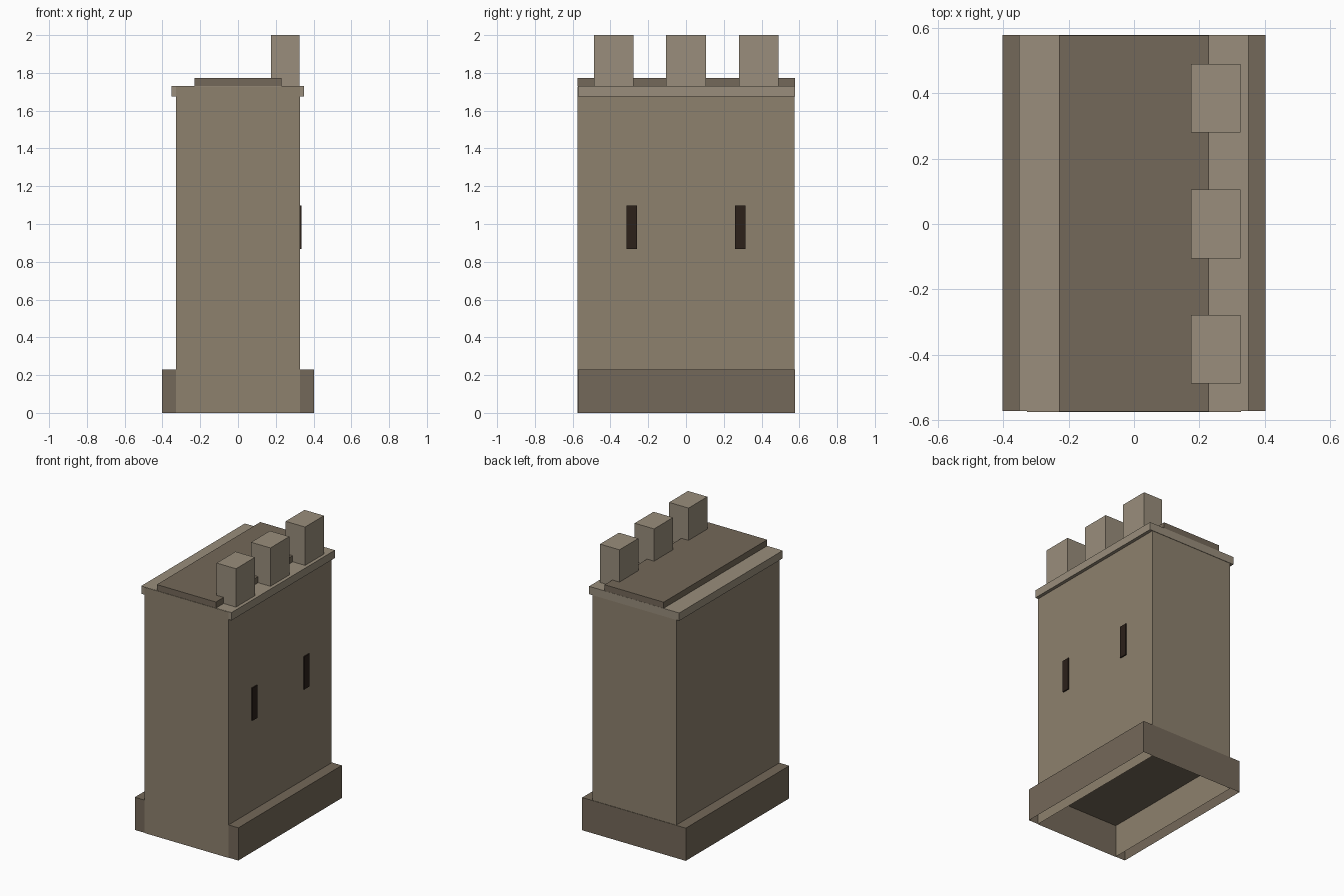
import bpy, bmesh

if "Cube" in bpy.data.objects:
    bpy.data.objects.remove(bpy.data.objects["Cube"])


def material(name, rgb):
    m = bpy.data.materials.new(name)
    m.diffuse_color = (*rgb, 1)
    m.use_nodes = True
    m.node_tree.nodes["Principled BSDF"].inputs["Base Color"].default_value = m.diffuse_color
    return m


STONE = material("stone", (0.27, 0.22, 0.155))
DARK_STONE = material("dark_stone", (0.175, 0.14, 0.10))
PALE_STONE = material("pale_stone", (0.32, 0.27, 0.20))
SHADOW = material("shadow", (0.025, 0.015, 0.01))


def box(name, x, y, z, mat, open_bottom=False):
    """Box between (min, max) pairs, optionally without its underside."""
    bm = bmesh.new()
    bmesh.ops.create_cube(bm, size=1)
    for v in bm.verts:
        v.co = [r[0] if c < 0 else r[1] for c, r in zip(v.co, (x, y, z))]
    if open_bottom:
        bm.normal_update()
        under = [f for f in bm.faces if f.normal.z < -0.5]
        bmesh.ops.delete(bm, geom=under, context='FACES')
    mesh = bpy.data.meshes.new(name)
    bm.to_mesh(mesh)
    bm.free()
    mesh.materials.append(mat)
    obj = bpy.data.objects.new(name, mesh)
    bpy.context.collection.objects.link(obj)
    return obj


# trims sit a hair behind the wall's front face and a hair past its back face
TRIM_Y = (-0.572, 0.578)

# main wall and plinth, both hollow from below
box("wall", (-0.327, 0.327), (-0.575, 0.575), (0, 1.729), STONE, True)
box("plinth", (-0.403, 0.403), TRIM_Y, (0, 0.23), DARK_STONE, True)

# cornice and walkway on top
box("cornice", (-0.352, 0.35), TRIM_Y, (1.675, 1.73), PALE_STONE)
box("walkway", (-0.23, 0.23), (-0.574, 0.577), (1.73, 1.773), DARK_STONE)

# battlements along the outer edge
for i, y in enumerate((-0.383, 0, 0.385)):
    box(f"merlon_{i + 1}", (0.175, 0.326), (y - 0.105, y + 0.105), (1.73, 2.0), PALE_STONE)

# arrow slits on the outer face
for i, y in enumerate((-0.288, 0.288)):
    box(f"arrow_slit_{i + 1}", (0.32, 0.335), (y - 0.028, y + 0.028), (0.867, 1.097), SHADOW)
